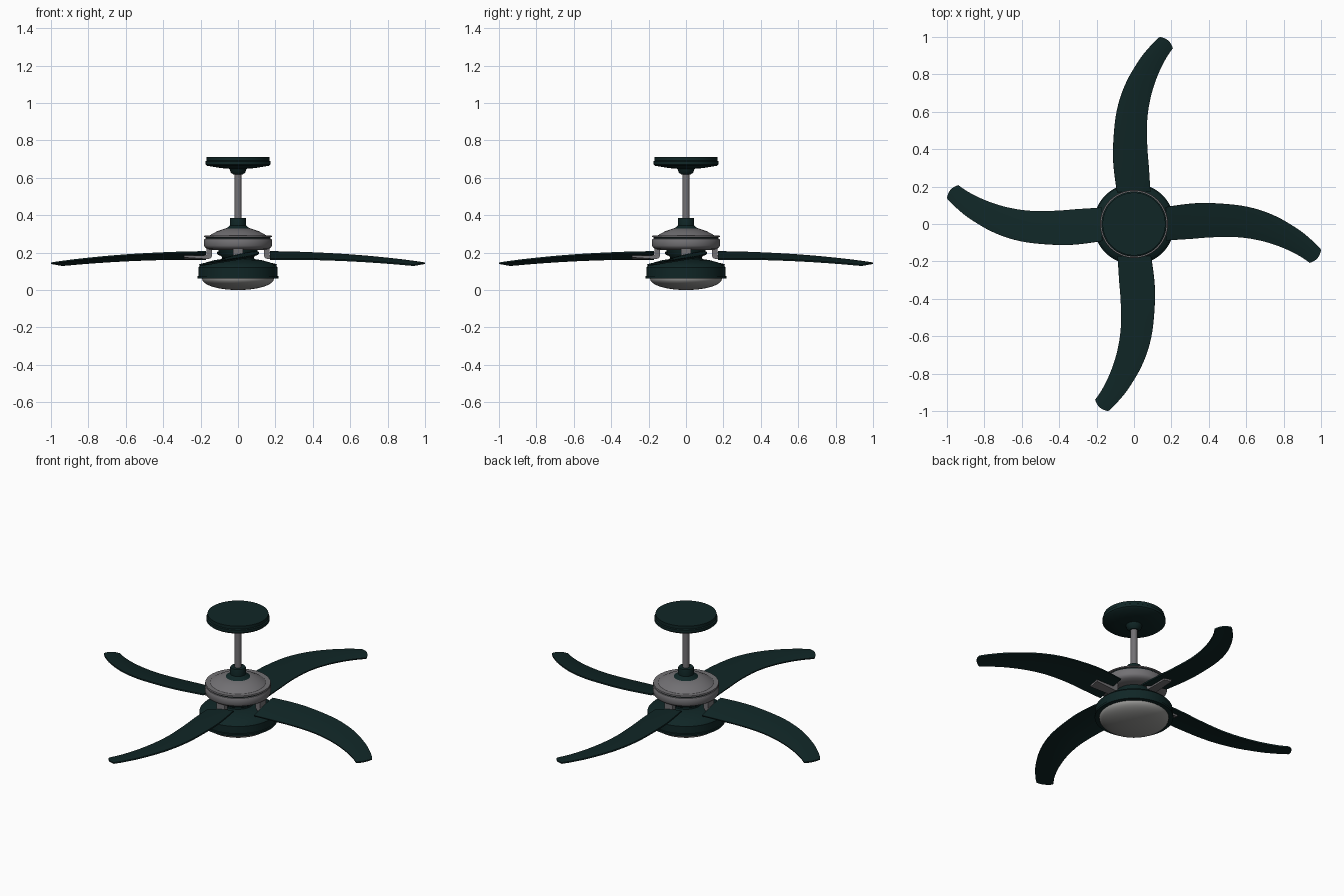
import bpy, bmesh, math
from mathutils import Vector, Matrix

cube = bpy.data.objects.get("Cube")
if cube:
    bpy.data.objects.remove(cube)


def material(name, r, g, b):
    m = bpy.data.materials.new(name)
    m.use_nodes = True
    m.diffuse_color = (r, g, b, 1)
    bsdf = m.node_tree.nodes["Principled BSDF"]
    bsdf.inputs["Base Color"].default_value = (r, g, b, 1)
    return m


GREEN = material("dark green", 0.005, 0.019, 0.019)
METAL = material("brushed metal", 0.17, 0.165, 0.175)
GLASS = material("lamp glass", 0.3, 0.3, 0.29)


def finish(name, bm, mat, angle=35):
    bmesh.ops.recalc_face_normals(bm, faces=bm.faces)
    mesh = bpy.data.meshes.new(name)
    bm.to_mesh(mesh)
    bm.free()
    mesh.materials.append(mat)
    ob = bpy.data.objects.new(name, mesh)
    bpy.context.collection.objects.link(ob)
    bpy.ops.object.select_all(action='DESELECT')
    ob.select_set(True)
    bpy.context.view_layer.objects.active = ob
    bpy.ops.object.shade_smooth_by_angle(angle=math.radians(angle))
    return ob


def lathe(name, profile, mat, sides=64):
    """Spin a (radius, height) profile around the vertical axis."""
    bm = bmesh.new()
    verts = [bm.verts.new((r, 0, z)) for r, z in profile]
    edges = [bm.edges.new(p) for p in zip(verts, verts[1:])]
    bmesh.ops.spin(bm, geom=verts + edges, axis=(0, 0, 1), cent=(0, 0, 0),
                   angle=math.tau, steps=sides, use_duplicate=False)
    bmesh.ops.remove_doubles(bm, verts=bm.verts, dist=1e-5)
    return finish(name, bm, mat)


def spline(points, t):
    """Catmull-Rom position at t in 0..1."""
    n = len(points) - 1
    i = min(int(t * n), n - 1)
    f = t * n - i
    a, b, c, d = (Vector(points[min(max(k, 0), n)]) for k in range(i - 1, i + 3))
    return (b * 2 + (c - a) * f + (a * 2 - b * 5 + c * 4 - d) * f ** 2
            + (b * 3 - a - c * 3 + d) * f ** 3) / 2


# Ceiling mount and rod
lathe("ceiling_canopy", [(0, .71), (.168, .71), (.168, .692), (.174, .688), (.174, .672),
                         (.165, .664), (.09, .652), (.045, .648), (.04, .63),
                         (.025, .617), (0, .615)], GREEN)
lathe("down_rod", [(0, .63), (.019, .63), (.019, .36), (0, .36)], METAL, 32)
lathe("rod_collar", [(0, .386), (.041, .386), (.043, .38), (.043, .345), (.055, .335),
                     (.072, .325), (.072, .315), (0, .315)], GREEN)

# Motor
lathe("motor_housing", [(0, .328), (.07, .328), (.11, .315), (.145, .296), (.152, .291),
                        (.18, .291), (.182, .283), (.168, .281), (.168, .276),
                        (.178, .274), (.182, .266), (.182, .238), (.177, .228),
                        (.165, .22), (.14, .213), (0, .213)], METAL)
lathe("motor_seam", [(.166, .2825), (.172, .2825), (.172, .2745), (.166, .2745)], GREEN)
lathe("lower_neck", [(0, .215), (.105, .215), (.1, .195), (.085, .175), (.085, .155),
                     (0, .155)], GREEN)

# Lamp
lathe("lamp_housing", [(0, .165), (.09, .165), (.125, .16), (.17, .148), (.2, .133),
                       (.212, .12), (.212, .076), (.217, .074), (.217, .062),
                       (.192, .062), (.192, .075), (0, .075)], GREEN)
lathe("lamp_bowl", [(.192, .068)] + [(.192 * math.cos(a), .06 * (1 - math.sin(a)))
      for a in (k * math.pi / 24 for k in range(13))], GLASS)

# Blade outline: leading and trailing edges
LEADING = [(.17, .09), (.3, .108), (.42, .111), (.6, .093), (.75, .045),
           (.88, -.03), (.96, -.095), (1.0, -.137)]
TRAILING = [(.17, -.088), (.3, -.08), (.42, -.071), (.56, -.071), (.68, -.09),
            (.79, -.125), (.88, -.168), (.94, -.208)]


def blade(name, turn, rows=32, cols=8):
    bm = bmesh.new()
    grid = []
    for i in range(rows + 1):
        t = i / rows
        lead, trail = spline(LEADING, t), spline(TRAILING, t)
        line = []
        for j in range(cols + 1):
            v = j / cols
            p = trail.lerp(lead, v)
            w = 1 - (2 * v - 1) ** 2
            p += Vector((.012, -.009)) * w * max(0, t * 4 - 3)
            r = (p.x - .2) / .8
            pitch = (v - .5) * (.04 - .022 * t)
            z = .188 - .05 * r * r + pitch + .004 * w
            line.append(bm.verts.new((p.x, p.y, z)))
        grid.append(line)
    for a, b in zip(grid, grid[1:]):
        for j in range(cols):
            bm.faces.new((a[j], b[j], b[j + 1], a[j + 1]))
    # Give the sheet its thickness
    bmesh.ops.recalc_face_normals(bm, faces=bm.faces)
    bmesh.ops.solidify(bm, geom=bm.faces[:], thickness=.008)
    bmesh.ops.rotate(bm, verts=bm.verts, cent=(0, 0, 0), matrix=turn)
    return finish(name, bm, GREEN)


# Bent bracket cross-section (radius, height)
BRACKET = [(.138, .222), (.138, .182), (.146, .17), (.16, .165), (.29, .169),
           (.29, .18), (.18, .18), (.168, .188), (.168, .222)]


def bracket(name, turn, width=.055):
    bm = bmesh.new()
    face = bm.faces.new([bm.verts.new((x, -width / 2, z)) for x, z in BRACKET])
    out = bmesh.ops.extrude_face_region(bm, geom=[face])
    moved = [g for g in out["geom"] if isinstance(g, bmesh.types.BMVert)]
    bmesh.ops.translate(bm, verts=moved, vec=(0, width, 0))
    # Follow the blade's pitch along the outer arm
    for v in bm.verts:
        if v.co.x > .17 and v.co.z < .2:
            v.co.z += v.co.y * .2
    bmesh.ops.rotate(bm, verts=bm.verts, cent=(0, 0, 0), matrix=turn)
    return finish(name, bm, METAL)


for k, side in enumerate(("left", "back", "right", "front")):
    turn = Matrix.Rotation(k * math.pi / 2, 3, 'Z')
    blade(side + "_blade", turn)
    bracket(side + "_bracket", turn)
